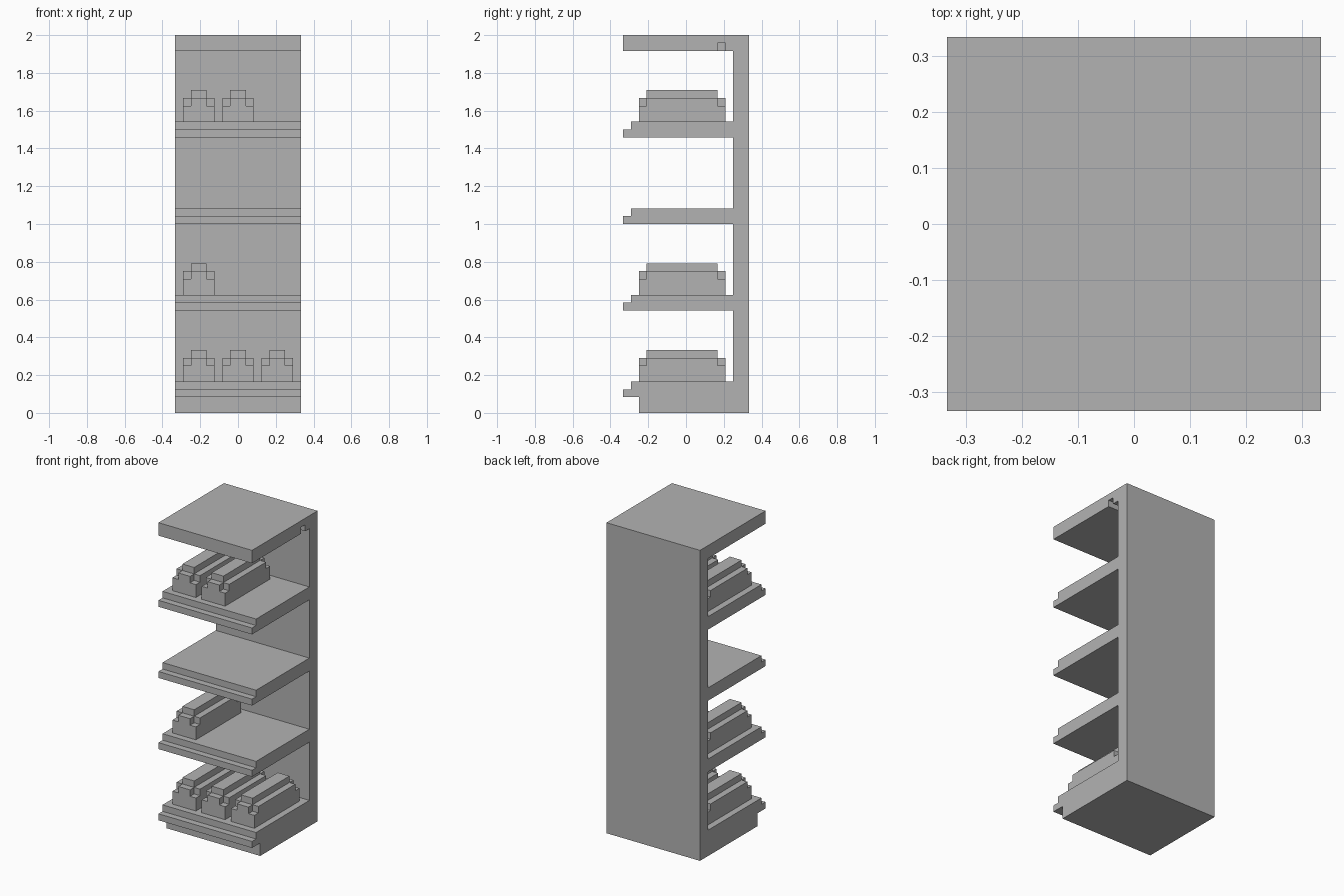
import bpy
import bmesh

if "Cube" in bpy.data.objects:
    bpy.data.objects.remove(bpy.data.objects["Cube"], do_unlink=True)

U = 1 / 24   # one block unit

grey = bpy.data.materials.new("plain_grey")
grey.use_nodes = True
colour = (0.45, 0.45, 0.45, 1)
grey.diffuse_color = colour
grey.node_tree.nodes["Principled BSDF"].inputs["Base Color"].default_value = colour


def prism(name, outline, start, end, axis="x"):
    """Extrude an outline: (y, z) along x, or (x, z) along y, in block units."""
    def place(a, b, t):
        return (t * U, a * U, b * U) if axis == "x" else (a * U, t * U, b * U)
    bm = bmesh.new()
    face = bm.faces.new([bm.verts.new(place(a, b, start)) for a, b in outline])
    extruded = bmesh.ops.extrude_face_region(bm, geom=[face])
    shift = (place(0, 0, end - start))
    bmesh.ops.translate(bm, vec=shift, verts=[g for g in extruded["geom"]
                                              if isinstance(g, bmesh.types.BMVert)])
    bmesh.ops.recalc_face_normals(bm, faces=bm.faces)
    mesh = bpy.data.meshes.new(name)
    bm.to_mesh(mesh)
    bm.free()
    mesh.materials.append(grey)
    obj = bpy.data.objects.new(name, mesh)
    bpy.context.collection.objects.link(obj)
    return obj


def step(z):
    """Stepped front edge of a shelf, from its underside up."""
    return [(-8, z), (-8, z + 1), (-7, z + 1), (-7, z + 2)]


# Cabinet: back wall, top, shelves and base as one side profile
profile = [(8, 0), (8, 48), (-8, 48), (-8, 46), (6, 46)]
for z in (35, 24, 13):
    profile += [(6, z + 2)] + step(z)[::-1] + [(6, z)]
profile += [(6, 4)] + step(2)[::-1] + [(-6, 2), (-6, 0)]
cabinet = prism("shelf_cabinet", profile, -8, 8)

# Small groove under the top, open to one side
cutter = prism("groove_cutter", [(4, 45), (5, 45), (5, 47), (4, 47)], 6, 9)
cutter.hide_render = True
cutter.hide_set(True)
cut = cabinet.modifiers.new("groove", "BOOLEAN")
cut.operation = "DIFFERENCE"
cut.solver = "EXACT"
cut.object = cutter
bpy.context.view_layer.objects.active = cabinet
cabinet.select_set(True)
bpy.ops.object.modifier_apply(modifier=cut.name)
bpy.data.objects.remove(cutter, do_unlink=True)


def stepped_outline(z, half, shoulder, top):
    """Body with a narrower raised middle."""
    return [(-half, z), (half, z), (half, z + shoulder), (1, z + shoulder),
            (1, z + top), (-1, z + top), (-1, z + shoulder), (-half, z + shoulder)]


def loaf(name, x, z):
    """Loaf with a raised ridge and lower, stepped ends."""
    pieces = (("body", 3, 4, -5, 4), ("front_end", 2, 3, -6, -5), ("back_end", 2, 3, 4, 5))
    for part, shoulder, top, start, end in pieces:
        outline = [(x + a, b) for a, b in stepped_outline(z, 2, shoulder, top)]
        prism(f"{name}_{part}", outline, start, end, "y")


# Loaves on each shelf
for shelf, z, places in (("lower", 4, (-5, 0, 5)), ("middle", 15, (-5,)), ("upper", 37, (-5, 0))):
    for i, x in enumerate(places):
        loaf(f"{shelf}_loaf_{i + 1}", x, z)
